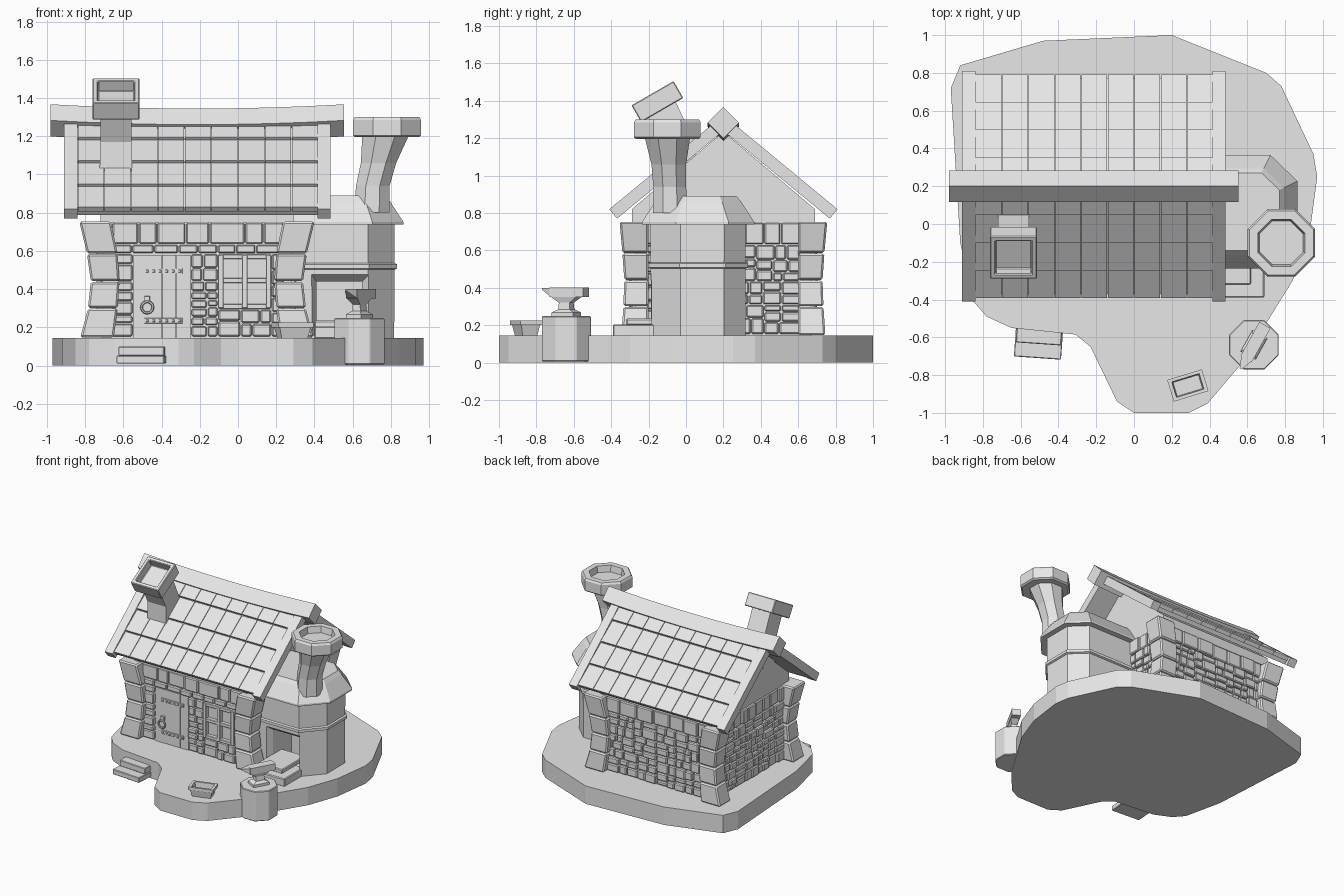
import bpy, bmesh, math, random
from mathutils import Matrix, Vector

random.seed(4)
cube = bpy.data.objects.get("Cube")
if cube:
    bpy.data.objects.remove(cube)

grey = bpy.data.materials.new("plain_grey")
grey.use_nodes = True
grey.diffuse_color = (0.8, 0.8, 0.8, 1)
grey.node_tree.nodes["Principled BSDF"].inputs["Base Color"].default_value = (0.8, 0.8, 0.8, 1)
I = Matrix.Identity(4)


def loft(bm, rings, M=I):
    """Skin a list of equal rings and close both ends."""
    loops = [[bm.verts.new(M @ Vector(p)) for p in ring] for ring in rings]
    for a, b in zip(loops, loops[1:]):
        for i in range(len(a)):
            j = (i + 1) % len(a)
            bm.faces.new((a[i], a[j], b[j], b[i]))
    bm.faces.new(loops[0][::-1])
    bm.faces.new(loops[-1])


def rect(x0, x1, y0, y1, z):
    return [(x0, y0, z), (x1, y0, z), (x1, y1, z), (x0, y1, z)]


def box(bm, x, y, z, M=I):
    loft(bm, [rect(*x, *y, z[0]), rect(*x, *y, z[1])], M)


def ngon(cx, cy, r, z, n=8, turn=math.pi / 8):
    angles = [turn + math.tau * i / n for i in range(n)]
    return [(cx + r * math.cos(a), cy + r * math.sin(a), z) for a in angles]


def flat(points, z):
    return [(x, y, z) for x, y in points]


def frame(origin, u, v, w):
    M = Matrix((u, v, w)).transposed().to_4x4()
    M.translation = origin
    return M


def finish(name, bm, bevel=0):
    bmesh.ops.recalc_face_normals(bm, faces=bm.faces)
    mesh = bpy.data.meshes.new(name)
    bm.to_mesh(mesh)
    bm.free()
    mesh.materials.append(grey)
    ob = bpy.data.objects.new(name, mesh)
    bpy.context.collection.objects.link(ob)
    if bevel:
        mod = ob.modifiers.new("bevel", 'BEVEL')
        mod.width, mod.segments = bevel, 1
    return ob


def make(name, rings, M=I, bevel=0):
    bm = bmesh.new()
    loft(bm, rings, M)
    return finish(name, bm, bevel)


# Ground slab
outline = [(-.97, .72), (-.92, .84), (-.48, .97), (.2, 1), (.7, .8), (.78, .73), (.95, .37),
           (.97, .25), (.93, -.05), (.84, -.3), (.56, -.75), (.39, -.95), (.29, -1), (0, -1),
           (-.09, -.94), (-.23, -.65), (-.31, -.585), (-.65, -.55), (-.78, -.49), (-.85, -.41),
           (-.92, -.1)]
make("ground_slab", [flat(outline, 0), flat(outline, .145)])

# Door steps
M = Matrix.Translation((-.5, -.55, 0)) @ Matrix.Rotation(math.radians(-4), 4, 'Z')
bm = bmesh.new()
box(bm, (-.125, .125), (-.16, .05), (.01, .052), M)
box(bm, (-.12, .12), (-.085, .05), (.052, .1), M)
finish("door_steps", bm, .004)

# House core and attic
bm = bmesh.new()
box(bm, (-.71, .28), (-.27, .67), (.14, .76))
gable = [(-.29, .745), (.69, .745), (.69, .82), (.2, 1.235), (-.29, .82)]
loft(bm, [[(x, y, z) for y, z in gable] for x in (-.72, .29)])
finish("house_core", bm)

# Bowed corner pillars, four stones each
levels = [(.145, -.825, -.65, -.345), (.3, -.785, -.63, -.335), (.44, -.77, -.62, -.33),
          (.585, -.79, -.63, -.34), (.755, -.83, -.665, -.355)]
bm = bmesh.new()
for sx in (1, -1):
    for sy in (1, -1):
        M = Matrix.Translation((-.215, .2, 0)) @ Matrix.Diagonal((sx, sy, 1, 1))
        for (z0, a0, b0, y0), (z1, a1, b1, y1) in zip(levels, levels[1:]):
            loft(bm, [rect(a0 + .215, b0 + .215, y0 - .2, -.4, z0 + .002),
                      rect(a1 + .215, b1 + .215, y1 - .2, -.4, z1 - .002)], M)
finish("corner_pillars", bm, .01)


def rubble(bm, u0, u1, v0, v1, M, wide=.13, high=.09):
    """Split a panel at random into wall stones."""
    w, h = u1 - u0, v1 - v0
    t = random.uniform(.36, .64)
    if w > wide and w / wide >= h / high:
        rubble(bm, u0, u0 + w * t, v0, v1, M, wide, high)
        rubble(bm, u0 + w * t, u1, v0, v1, M, wide, high)
    elif h > high:
        rubble(bm, u0, u1, v0, v0 + h * t, M, wide, high)
        rubble(bm, u0, u1, v0 + h * t, v1, M, wide, high)
    else:
        g = .003
        box(bm, (u0 + g, u1 - g), (-.02, random.uniform(.018, .032)), (v0 + g, v1 - g), M)


# Wall stones
X, Y, Z = Vector((1, 0, 0)), Vector((0, 1, 0)), Vector((0, 0, 1))
front = frame((0, -.27, 0), X, -Y, Z)
back = frame((0, .67, 0), X, Y, Z)
right_side = frame((-.71, 0, 0), Y, -X, Z)
left_side = frame((.28, 0, 0), Y, X, Z)
bm = bmesh.new()
for panel in [(-.66, -.55, .15, .585), (-.245, -.105, .15, .585), (-.105, .175, .15, .295),
              (.175, .24, .15, .585)]:
    rubble(bm, *panel, front)
rubble(bm, -.66, .24, .585, .635, front, .17)
rubble(bm, -.66, .24, .635, .75, front, .19, .13)
for M, u0, u1 in ((back, -.66, .23), (right_side, -.21, .61), (left_side, -.21, .61)):
    rubble(bm, u0, u1, .15, .63, M)
    rubble(bm, u0, u1, .63, .75, M, .17, .13)
finish("wall_stones", bm, .007)

# Door with straps, rivets and a ring
bm = bmesh.new()
for i in range(4):
    x = -.548 + i * .075
    box(bm, (x, x + .074), (-.02, .008), (.145, .58), front)
finish("door_planks", bm)
bm = bmesh.new()
for z in (.235, .495):
    box(bm, (-.49, -.29), (0, .015), (z - .014, z + .014), front)
    for i in range(6):
        x = -.475 + i * .034
        box(bm, (x - .007, x + .007), (.01, .022), (z - .007, z + .007), front)
box(bm, (-.49, -.46), (0, .025), (.33, .365), front)
finish("door_straps", bm, .002)
bpy.ops.mesh.primitive_torus_add(location=(-.475, -.3, .305), rotation=(math.pi / 2, 0, 0),
                                 major_radius=.03, minor_radius=.007,
                                 major_segments=12, minor_segments=6)
bpy.context.object.name = "door_ring"
bpy.context.object.data.materials.append(grey)

# Window bars
bm = bmesh.new()
for x in (-.09, .035, .16):
    box(bm, (x - .014, x + .014), (-.01, .035), (.3, .58), front)
for z in (.31, .445, .57):
    box(bm, (-.1, .17), (-.01, .03), (z - .013, z + .013), front)
finish("window_frame", bm, .003)

# Roof, mirrored over the ridge
slope = math.radians(39.5)
c, s = math.cos(slope), math.sin(slope)
length, row, pitch = .61 / c, .19, .14
slabs, tiles, boards = bmesh.new(), bmesh.new(), bmesh.new()
for side in (-1, 1):
    M = frame((0, .2 + side * .61, .82), X, Vector((0, -side * c, s)), Vector((0, side * s, c)))
    box(slabs, (-.85, .425), (.03, length), (-.065, -.025), M)
    for x in (-.91, .415):
        box(boards, (x, x + .07), (0, length), (-.065, 0), M)
    for r in range(4):
        u0, u1 = .02 + r * row, .014 + (r + 1) * row
        for k in range(9):
            x0, x1 = -.84 + k * pitch + .002, -.84 + (k + 1) * pitch - .002
            loft(tiles, [[(x0, u, lo), (x1, u, lo), (x1, u, hi), (x0, u, hi)]
                         for u, lo, hi in ((u0, -.035, -.003), (u1, -.04, -.015))], M)
finish("roof_slabs", slabs)
finish("roof_tiles", tiles)
finish("gable_boards", boards)

# Sagging ridge beam
rings = []
for i in range(9):
    t = i / 4 - 1
    mid = 1.283 - .022 * (1 - t * t)
    rings.append([(-.213 + .767 * t, .2 + dy, mid + dz)
                  for dy, dz in ((-.084, 0), (0, -.084), (.084, 0), (0, .084))])
make("ridge_beam", rings)

# Small roof chimney with a tilted hollow cap
tilt = Matrix.Translation((-.638, -.153, 1.395)) @ Matrix.Rotation(math.radians(30), 4, 'X')
top = [tuple(tilt @ Vector(p)) for p in rect(-.08, .08, -.085, .085, -.04)]
make("roof_chimney_shaft", [rect(-.725, -.553, -.13, .05, .98),
                            rect(-.72, -.556, -.13, .05, 1.17), top])


def square(h, z):
    return rect(-h * .95, h * .95, -h, h, z)


make("roof_chimney_cap", [square(.13, -.052), square(.13, .052), square(.1, .052),
                          square(.1, -.01)], tilt, .005)


# Forge body with a framed fire opening
def forge_ring(grow, z):
    g = grow
    return flat([(.28, -.19 - g), (.68 + g * .5, -.19 - g), (.82 + g, -.03 - g * .5),
                 (.82 + g, .205 + g * .5), (.7 + g * .5, .32 + g), (.28, .32 + g)], z)


body = make("forge_body", [forge_ring(-.003, .14), forge_ring(0, .75)])
mouth = [[(a, y, .16), (b, y, .16), (b, y, h), (a, y, h)]
         for a, b, y, h in ((.37, .71, -.22, .5), (.41, .65, -.14, .44), (.41, .65, .1, .44))]
cutter = make("fire_opening_cutter", mouth)
cutter.hide_render = True
cutter.hide_viewport = True
cutter.display_type = 'WIRE'
cut = body.modifiers.new("fire_opening", 'BOOLEAN')
cut.operation, cut.object, cut.solver = 'DIFFERENCE', cutter, 'EXACT'
make("forge_band", [forge_ring(g, z) for g, z in
                    ((0, .502), (.012, .508), (.012, .53), (0, .536))])
make("forge_hood", [forge_ring(g, z) for g, z in
                    ((.045, .738), (.045, .752), (-.025, .86), (-.05, .89))])

# Hearth slab in front of the fire
bm = bmesh.new()
box(bm, (.4, .69), (-.39, -.14), (.14, .205))
box(bm, (.4, .62), (-.32, -.02), (.2, .235))
finish("hearth_slab", bm, .006)

# Bent flue and hollow collar
make("forge_flue", [ngon(x, y, r, z) for x, y, r, z in
                    ((.7, -.085, .1, .8), (.705, -.087, .095, .94), (.735, -.092, .1, 1.06),
                     (.776, -.1, .135, 1.22))])
make("forge_flue_collar", [ngon(.78, -.1, r, z) for r, z in
                           ((.18, 1.195), (.193, 1.205), (.193, 1.285), (.183, 1.3),
                            (.135, 1.3), (.125, 1.25))])

# Stump and anvil
make("stump", [ngon(.635, -.64, .142, z) for z in (.005, .248)], bevel=.005)
M = Matrix.Translation((.635, -.64, 0)) @ Matrix.Rotation(math.radians(61), 4, 'Z')
bm = bmesh.new()
loft(bm, [rect(-a, a, -b, b, z) for a, b, z in
          ((.065, .045, .245), (.065, .045, .268), (.035, .026, .285), (.033, .022, .32),
           (.075, .032, .35))], M)
box(bm, (-.085, .12), (-.034, .034), (.35, .402), M)
loft(bm, [[(x, -w, lo), (x, w, lo), (x, w, .4), (x, -w, .4)]
          for x, w, lo in ((-.085, .03, .355), (-.145, .006, .39))], M)
finish("anvil", bm)

# Water trough
M = Matrix.Translation((.285, -.855, 0)) @ Matrix.Rotation(math.radians(17), 4, 'Z')
make("trough", [rect(-a, a, -b, b, z) for a, b, z in
                ((.07, .04, .14), (.085, .052, .2), (.096, .06, .2), (.096, .06, .225),
                 (.076, .043, .225), (.07, .038, .175))], M)
